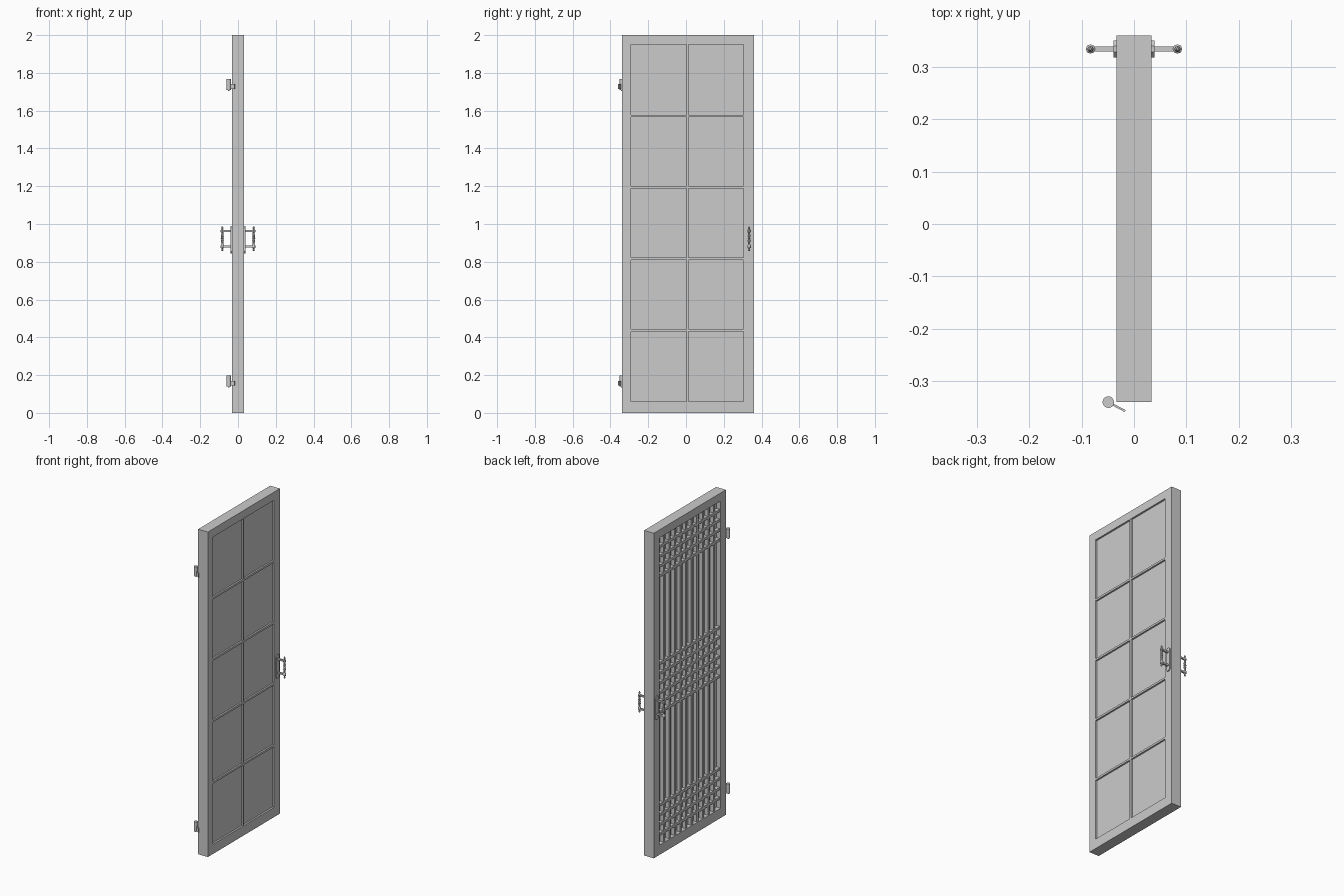
import bpy, bmesh, math
from mathutils import Vector

cube = bpy.data.objects.get("Cube")
if cube:
    bpy.data.objects.remove(cube, do_unlink=True)

grey = bpy.data.materials.new("plain_grey")
grey.use_nodes = True
GREY = (0.6, 0.6, 0.6, 1)
grey.diffuse_color = GREY
grey.node_tree.nodes["Principled BSDF"].inputs["Base Color"].default_value = GREY


def finish(name, bm, smooth=False):
    bmesh.ops.recalc_face_normals(bm, faces=bm.faces)
    mesh = bpy.data.meshes.new(name)
    bm.to_mesh(mesh)
    bm.free()
    mesh.materials.append(grey)
    obj = bpy.data.objects.new(name, mesh)
    bpy.context.collection.objects.link(obj)
    if smooth:
        bpy.context.view_layer.objects.active = obj
        obj.select_set(True)
        bpy.ops.object.shade_smooth_by_angle(angle=math.radians(40))
        obj.select_set(False)
    return obj


def add_box(bm, xs, ys, zs):
    lo, hi = Vector((xs[0], ys[0], zs[0])), Vector((xs[1], ys[1], zs[1]))
    verts = bmesh.ops.create_cube(bm, size=1)["verts"]
    bmesh.ops.scale(bm, vec=hi - lo, verts=verts)
    bmesh.ops.translate(bm, vec=(lo + hi) / 2, verts=verts)
    return verts


def add_lathe(bm, profile, sides, x, y):
    """Closed vertical turning from (radius, z) points."""
    rings = []
    for r, z in profile:
        rings.append([bm.verts.new((x + r * math.cos(math.tau * i / sides),
                                    y + r * math.sin(math.tau * i / sides), z))
                      for i in range(sides)])
    for a, b in zip(rings, rings[1:]):
        for i in range(sides):
            j = (i + 1) % sides
            bm.faces.new((a[i], a[j], b[j], b[i]))
    bm.faces.new(rings[0])
    bm.faces.new(rings[-1])


HALF = 0.033
Y0, Y1 = -0.34, 0.36        # door edges
PY0, PY1 = -0.29, 0.305     # opening
PZ0, PZ1 = 0.06, 1.95

# Outer frame: a rectangle with an opening, extruded through the thickness
bm = bmesh.new()
outer = [(Y0, 0), (Y1, 0), (Y1, 2), (Y0, 2)]
inner = [(PY0, PZ0), (PY1, PZ0), (PY1, PZ1), (PY0, PZ1)]
vo = [bm.verts.new((-HALF, y, z)) for y, z in outer]
vi = [bm.verts.new((-HALF, y, z)) for y, z in inner]
faces = [bm.faces.new((vo[i], vo[(i + 1) % 4], vi[(i + 1) % 4], vi[i])) for i in range(4)]
new = bmesh.ops.extrude_face_region(bm, geom=faces, use_keep_orig=True)["geom"]
bmesh.ops.translate(bm, vec=(2 * HALF, 0, 0), verts=[v for v in new if isinstance(v, bmesh.types.BMVert)])
finish("door_frame", bm)

# Backing panel
bm = bmesh.new()
add_box(bm, (-0.005, 0.022), (PY0, PY1), (PZ0, PZ1))
finish("backing_panel", bm)

# Thin glazing bars on the plain side
bm = bmesh.new()
BAR = 0.006
mid = (PY0 + PY1) / 2
add_box(bm, (0.022, HALF - 0.001), (mid - BAR, mid + BAR), (PZ0, PZ1))
for k in range(1, 5):
    z = PZ0 + (PZ1 - PZ0) * k / 5
    add_box(bm, (0.022, HALF - 0.001), (PY0, PY1), (z - BAR, z + BAR))
finish("panel_bars", bm)

# Lattice on the other side
bm = bmesh.new()
for k in range(1, 11):
    y = PY0 + (PY1 - PY0) * k / 11
    add_box(bm, (-0.027, -0.005), (y - 0.008, y + 0.008), (PZ0, PZ1))
finish("lattice_uprights", bm)

bm = bmesh.new()
for start, count in ((0.12, 4), (0.87, 6), (1.71, 4)):
    for k in range(count):
        z = start + 0.06 * k
        add_box(bm, (-0.027, -0.005), (PY0, PY1), (z - 0.008, z + 0.008))
finish("lattice_crossbars", bm)

# Pull handles, one on each side
HY, HX = 0.334, 0.083
GRIP = [(0.002, 0.856), (0.006, 0.862), (0.003, 0.869), (0.009, 0.874), (0.009, 0.886),
        (0.005, 0.892), (0.005, 0.900), (0.008, 0.912), (0.005, 0.920), (0.009, 0.924),
        (0.005, 0.928), (0.008, 0.936), (0.005, 0.948), (0.005, 0.954), (0.009, 0.958),
        (0.009, 0.968), (0.003, 0.973), (0.006, 0.980), (0.002, 0.988)]
for side, s in (("left", 1), ("right", -1)):
    bm = bmesh.new()
    add_lathe(bm, GRIP, 8, s * HX, HY)
    finish(side + "_handle_grip", bm, True)

    bm = bmesh.new()
    for z in (0.88, 0.963):
        add_box(bm, sorted((s * HALF, s * HX)), (HY - 0.005, HY + 0.005), (z - 0.005, z + 0.005))
    finish(side + "_handle_arms", bm)

    # Plate with clipped corners
    bm = bmesh.new()
    plate = add_box(bm, sorted((s * HALF, s * (HALF + 0.006))), (HY - 0.016, HY + 0.016), (0.845, 0.99))
    edges = [e for e in bm.edges if abs(e.verts[0].co.x - e.verts[1].co.x) > 0.003]
    bmesh.ops.bevel(bm, geom=edges, offset=0.01, segments=1, affect='EDGES')
    finish(side + "_handle_plate", bm)

# Hinges: barrel, lower pin and angled leaf
for name, z in (("lower", 0.14), ("upper", 1.71)):
    bm = bmesh.new()
    add_lathe(bm, [(0.004, z - 0.006), (0.004, z), (0.011, z), (0.011, z + 0.058)], 20, -0.049, -0.34)
    finish(name + "_hinge_barrel", bm, True)

    bm = bmesh.new()
    a, b = Vector((-0.049, -0.34, 0)), Vector((-0.017, -0.357, 0))
    n = Vector((b.y - a.y, a.x - b.x, 0)).normalized() * 0.002
    face = bm.faces.new([bm.verts.new(p + Vector((0, 0, z + 0.004))) for p in (a - n, b - n, b + n, a + n)])
    new = bmesh.ops.extrude_face_region(bm, geom=[face], use_keep_orig=True)["geom"]
    bmesh.ops.translate(bm, vec=(0, 0, 0.026), verts=[v for v in new if isinstance(v, bmesh.types.BMVert)])
    finish(name + "_hinge_leaf", bm)
